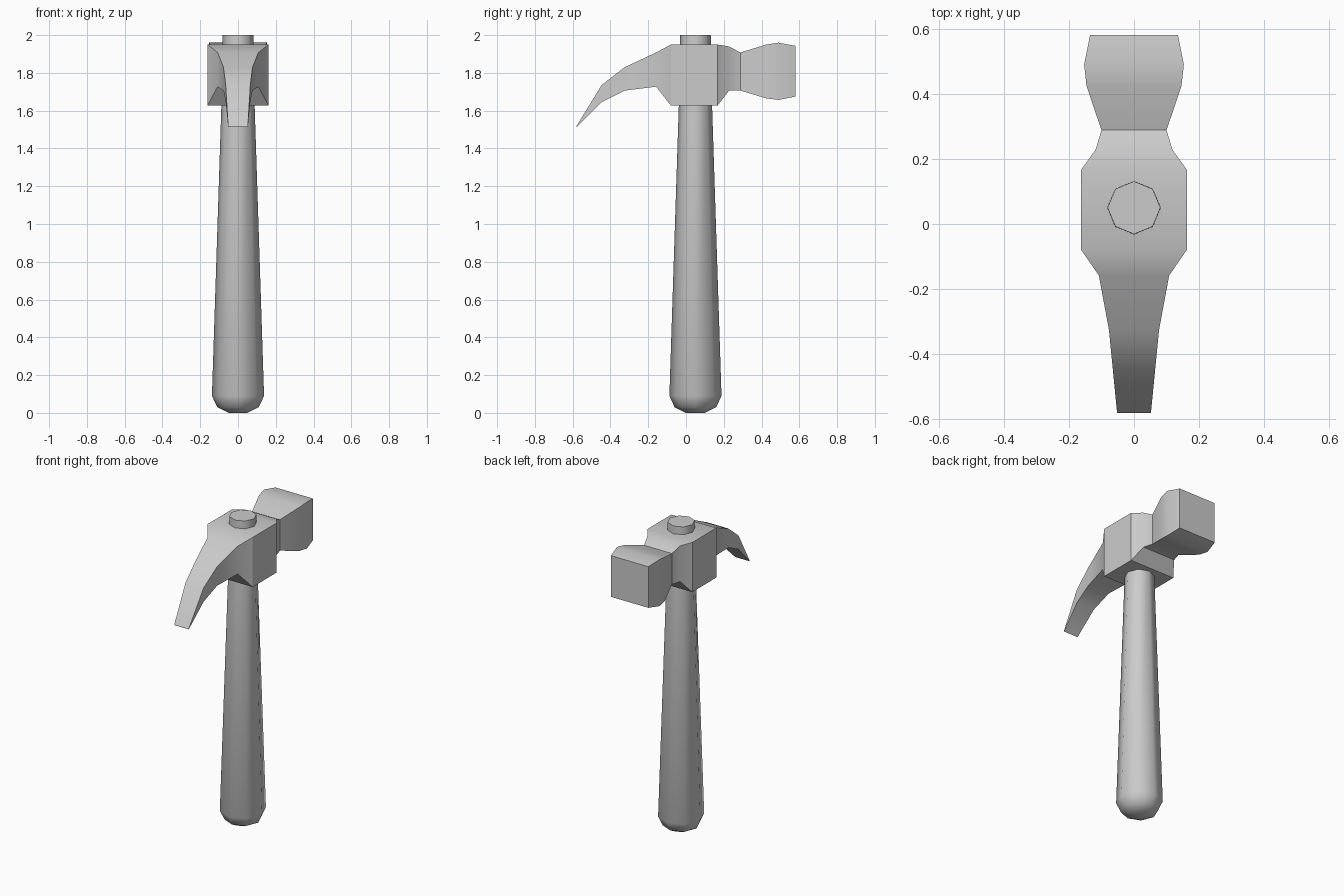
import bpy, bmesh, math

cube = bpy.data.objects.get("Cube")
if cube:
    bpy.data.objects.remove(cube, do_unlink=True)

grey = bpy.data.materials.new("plain_grey")
grey.use_nodes = True
COLOUR = (0.6, 0.6, 0.6, 1.0)
grey.diffuse_color = COLOUR
grey.node_tree.nodes["Principled BSDF"].inputs["Base Color"].default_value = COLOUR


def loft(name, rings, smooth_angle):
    """Skin a list of equal-length point rings, capping both ends."""
    bm = bmesh.new()
    loops = [[bm.verts.new(p) for p in ring] for ring in rings]
    n = len(loops[0])
    for a, b in zip(loops, loops[1:]):
        for i in range(n):
            j = (i + 1) % n
            bm.faces.new((a[i], a[j], b[j], b[i]))
    bm.faces.new(loops[0])
    bm.faces.new(loops[-1])
    bmesh.ops.recalc_face_normals(bm, faces=bm.faces)
    mesh = bpy.data.meshes.new(name)
    bm.to_mesh(mesh)
    bm.free()
    mesh.materials.append(grey)
    obj = bpy.data.objects.new(name, mesh)
    bpy.context.collection.objects.link(obj)
    bpy.ops.object.select_all(action="DESELECT")
    obj.select_set(True)
    bpy.context.view_layer.objects.active = obj
    bpy.ops.object.shade_smooth_by_angle(angle=math.radians(smooth_angle))
    return obj


# Handle: eight-sided tapering shaft, running through the head
HANDLE_Y = 0.05
SIDES = 8
handle_profile = [(0.05, 0), (0.11, 0.03), (0.138, 0.09), (0.088, 1.63), (0.081, 2.0)]
handle_rings = []
for radius, z in handle_profile:
    angles = [math.tau * i / SIDES for i in range(SIDES)]
    handle_rings.append([(radius * math.cos(a), HANDLE_Y + radius * math.sin(a), z)
                         for a in angles])
loft("handle", handle_rings, 60)

# Head: rectangular sections (y, half width, top, bottom) from claw tip to striking face
head_sections = [
    (-0.58, 0.052, 1.518, 1.513),
    (-0.447, 0.065, 1.735, 1.645),
    (-0.325, 0.077, 1.83, 1.706),
    (-0.158, 0.108, 1.908, 1.727),
    (-0.08, 0.162, 1.95, 1.627),
    (0.167, 0.162, 1.95, 1.627),
    (0.228, 0.118, 1.94, 1.706),
    (0.288, 0.10, 1.908, 1.706),
    (0.425, 0.146, 1.95, 1.665),
    (0.49, 0.153, 1.96, 1.657),
    (0.58, 0.135, 1.943, 1.675),
]
head_rings = [[(-w, y, bottom), (w, y, bottom), (w, y, top), (-w, y, top)]
              for y, w, top, bottom in head_sections]
loft("hammer_head", head_rings, 30)
